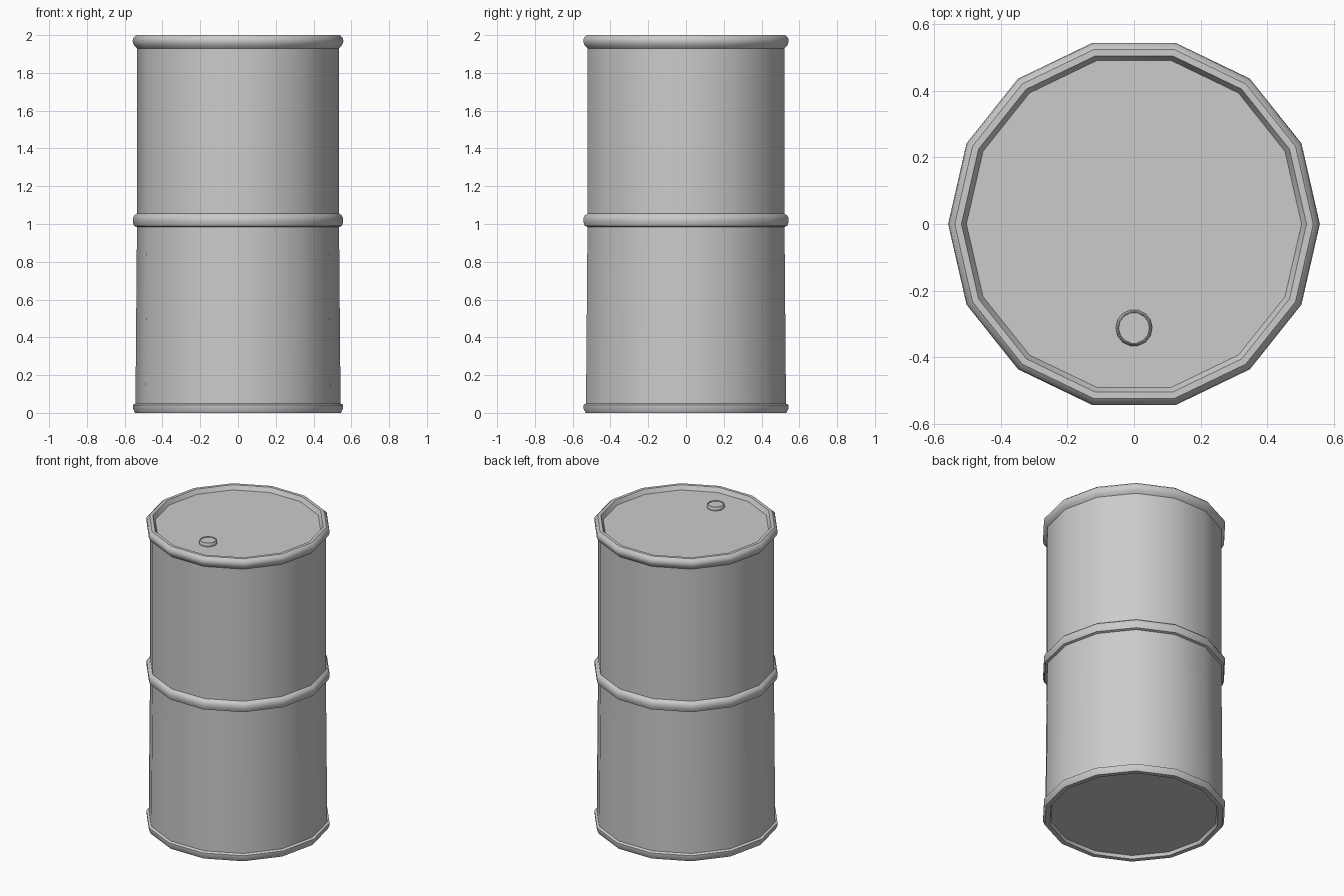
import bpy
import math

SIDES = 14

cube = bpy.data.objects.get("Cube")
if cube:
    bpy.data.objects.remove(cube, do_unlink=True)

steel = bpy.data.materials.new("grey_steel")
steel.use_nodes = True
steel.diffuse_color = (0.6, 0.6, 0.6, 1)
steel.node_tree.nodes["Principled BSDF"].inputs["Base Color"].default_value = (0.6, 0.6, 0.6, 1)


def lathe(name, profile, sides, location=(0, 0, 0), cap_start=False):
    """Spin a (radius, height) profile, listed bottom to top, around z."""
    verts, faces = [], []
    for r, z in profile:
        for i in range(sides):
            a = math.tau * i / sides
            verts.append((r * math.cos(a), r * math.sin(a), z))
    for k in range(len(profile) - 1):
        for i in range(sides):
            j = (i + 1) % sides
            a, b = k * sides, (k + 1) * sides
            faces.append((a + i, a + j, b + j, b + i))
    if cap_start:
        faces.append(tuple(reversed(range(sides))))
    faces.append(tuple(range(len(verts) - sides, len(verts))))
    mesh = bpy.data.meshes.new(name)
    mesh.from_pydata(verts, [], faces)
    mesh.materials.append(steel)
    obj = bpy.data.objects.new(name, mesh)
    obj.location = location
    bpy.context.collection.objects.link(obj)
    bpy.ops.object.select_all(action="DESELECT")
    obj.select_set(True)
    bpy.context.view_layer.objects.active = obj
    bpy.ops.object.shade_smooth_by_angle(angle=math.radians(40))
    return obj


# Shell with recessed base, bottom rim, middle hoop, rolled top rim and sunken lid
bottom = [(0.507, 0.02), (0.515, 0.0), (0.545, 0.0), (0.557, 0.025),
          (0.557, 0.042), (0.543, 0.05)]
hoop = [(0.535, 0.985), (0.55, 0.99), (0.557, 1.01), (0.557, 1.03),
        (0.55, 1.045), (0.535, 1.055)]
top = [(0.535, 1.93), (0.55, 1.945), (0.558, 1.965), (0.555, 1.985),
       (0.538, 2.0), (0.518, 2.0), (0.503, 1.972)]
lathe("barrel_shell", bottom + hoop + top, SIDES, cap_start=True)

# Filler cap: a small raised ring with a slightly sunken plug
cap = [(0.05, 1.965), (0.055, 1.978), (0.055, 1.988), (0.05, 1.996),
       (0.047, 1.996), (0.046, 1.99)]
lathe("filler_cap", cap, SIDES, location=(0, -0.312, 0))
